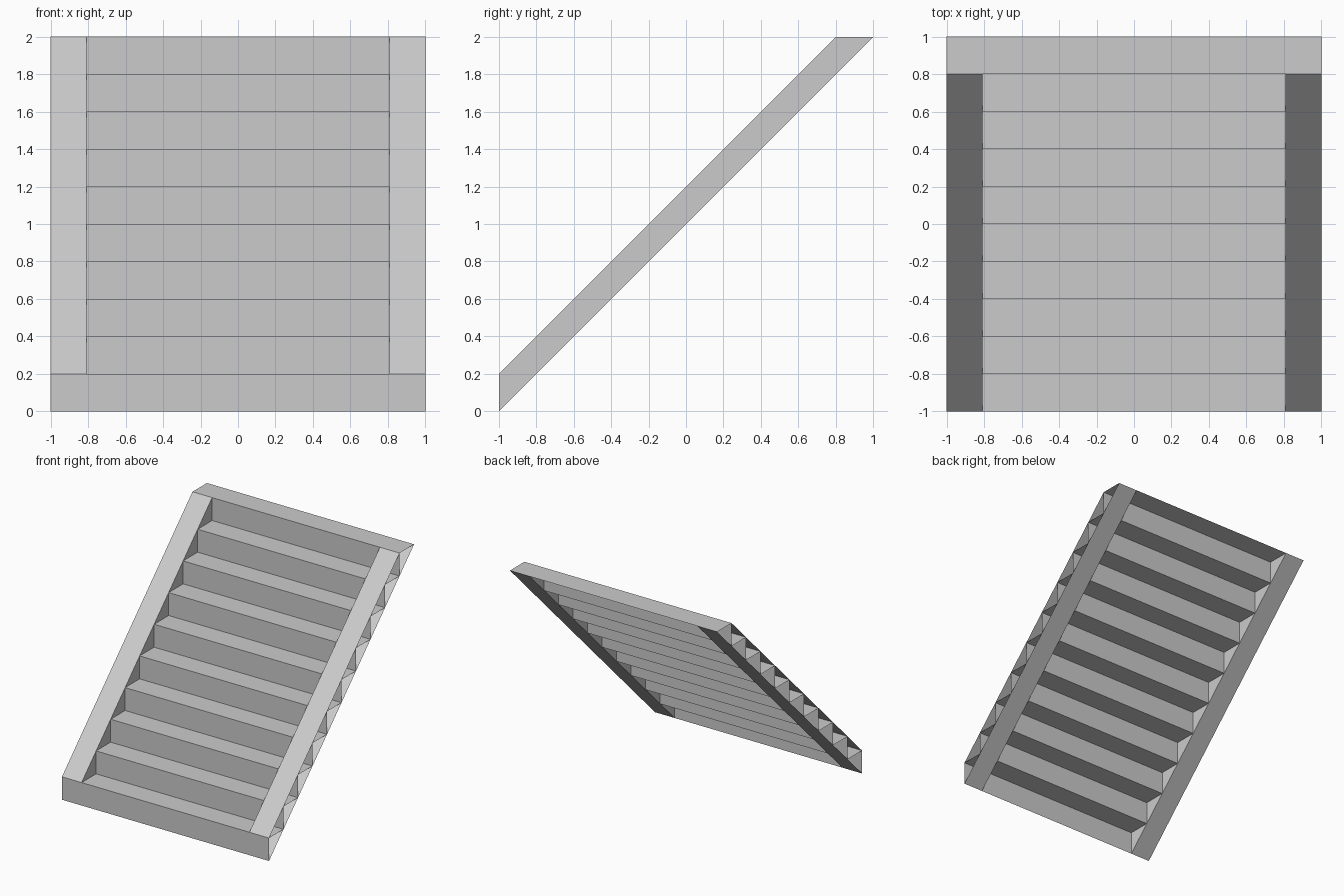
import bpy

if "Cube" in bpy.data.objects:
    bpy.data.objects.remove(bpy.data.objects["Cube"])

STEPS = 10
S = 0.2          # rise and run of a step
INNER = 0.81     # inner face of the side rails


def make_object(name, verts, faces):
    mesh = bpy.data.meshes.new(name)
    mesh.from_pydata(verts, [], faces)
    mesh.update()
    obj = bpy.data.objects.new(name, mesh)
    bpy.context.collection.objects.link(obj)
    return obj


def strip(name, path, x0, x1):
    """Sheet swept in x from x0 to x1 along a (y, z) path."""
    verts = [(x, y, z) for y, z in path for x in (x0, x1)]
    faces = [(2 * i, 2 * i + 1, 2 * i + 3, 2 * i + 2) for i in range(len(path) - 1)]
    return make_object(name, verts, faces)


# Corner points along the inner and outer slopes
low = [(-1 + i * S, i * S) for i in range(STEPS + 1)]
nose = [(-1 + i * S, (i + 1) * S) for i in range(STEPS)]

# Full-width zigzag of risers and treads
zigzag = [low[0]]
for i in range(STEPS):
    zigzag += [nose[i], low[i + 1]]
strip("steps", zigzag, -1, 1)

# Side rails: sloping top, sloping underside and inner wall, open outside
for side, a, b in (("left", -1, -INNER), ("right", INNER, 1)):
    strip(side + "_rail_top", nose, a, b)
    strip(side + "_rail_underside", low[::-1], a, b)
    x = b if side == "left" else a
    outline = [low[0], low[-1], nose[-1], nose[0]]
    if side == "right":
        outline.reverse()
    make_object(side + "_rail_inner_wall", [(x, y, z) for y, z in outline], [(0, 1, 2, 3)])
